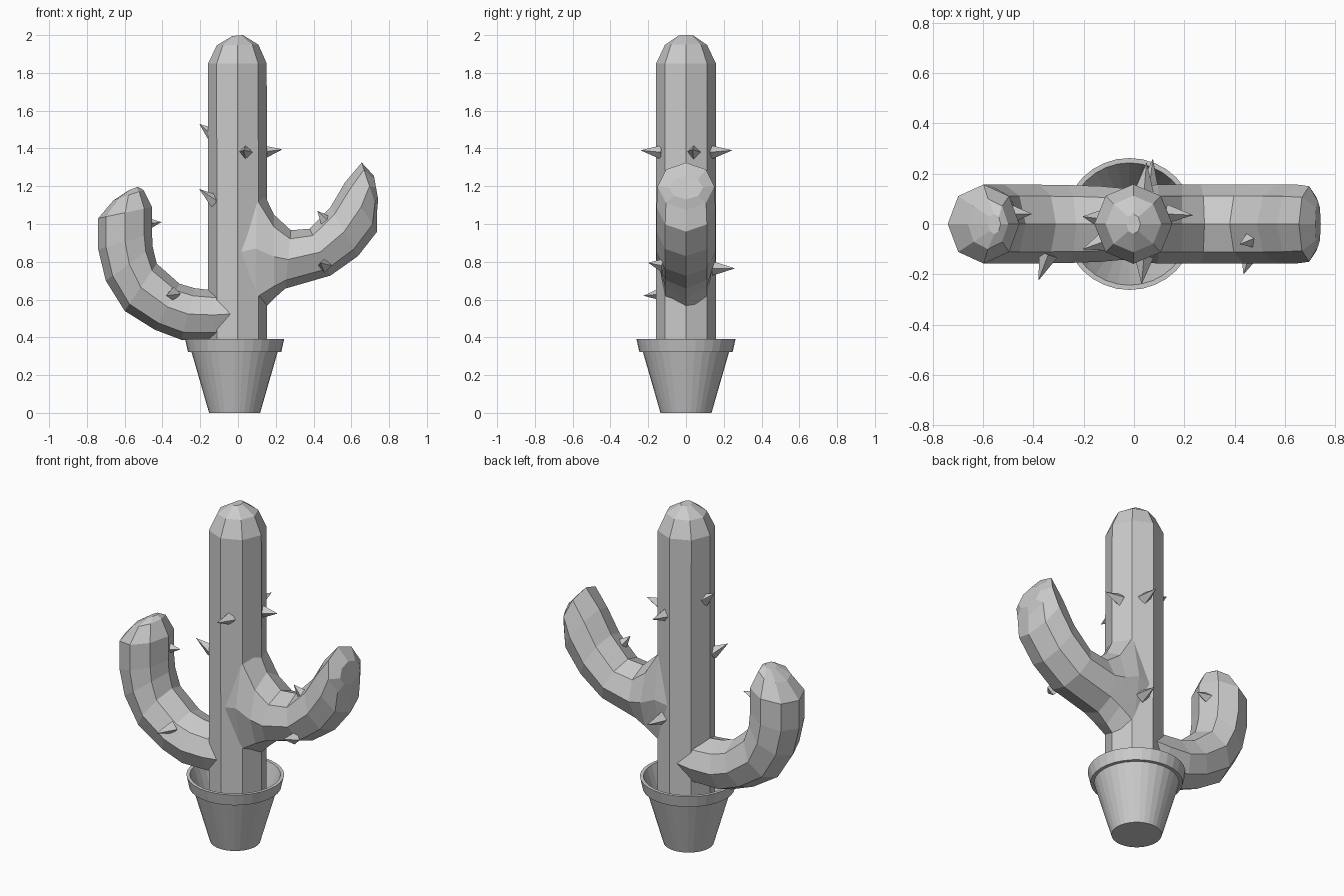
import bpy, bmesh, math
from mathutils import Vector

if "Cube" in bpy.data.objects:
    bpy.data.objects.remove(bpy.data.objects["Cube"])


def finish(name, bm):
    bmesh.ops.recalc_face_normals(bm, faces=bm.faces)
    me = bpy.data.meshes.new(name)
    bm.to_mesh(me)
    bm.free()
    ob = bpy.data.objects.new(name, me)
    bpy.context.collection.objects.link(ob)
    return ob


def loft(name, rings, sides=8):
    """Each ring: inner x, z, outer x, z (silhouette pair) and depth radius."""
    bm = bmesh.new()
    loops = []
    for ix, iz, ox, oz, ry in rings:
        a, b = Vector((ix, 0, iz)), Vector((ox, 0, oz))
        c, u = (a + b) / 2, (b - a) / 2
        loops.append([bm.verts.new(c + u * math.cos(t) + Vector((0, ry * math.sin(t), 0)))
                      for t in (2 * math.pi * i / sides for i in range(sides))])
    for p, q in zip(loops, loops[1:]):
        for i in range(sides):
            j = (i + 1) % sides
            bm.faces.new((p[i], p[j], q[j], q[i]))
    bm.faces.new(loops[0])
    bm.faces.new(loops[-1])
    return finish(name, bm)


def lathe(name, profile, x, sides=32):
    bm = bmesh.new()
    vs = [bm.verts.new((r, 0, z)) for r, z in profile]
    edges = [bm.edges.new(p) for p in zip(vs, vs[1:])]
    bmesh.ops.spin(bm, geom=vs + edges, cent=(0, 0, 0), axis=(0, 0, 1),
                   angle=2 * math.pi, steps=sides, use_merge=True)
    bmesh.ops.remove_doubles(bm, verts=bm.verts, dist=1e-5)
    ob = finish(name, bm)
    ob.location.x = x
    return ob


def spike(i, base, tip):
    base, tip = Vector(base), Vector(tip)
    d = tip - base
    bm = bmesh.new()
    bmesh.ops.create_cone(bm, cap_ends=True, segments=4, radius1=0.038, radius2=0, depth=d.length)
    ob = finish(f"spike_{i}", bm)
    ob.location = (base + tip) / 2
    ob.rotation_mode = 'QUATERNION'
    ob.rotation_quaternion = d.to_track_quat('Z', 'Y')


# Open pot with a lip
lathe("pot", [(0, 0), (.135, 0), (.228, .322), (.247, .322), (.262, .39), (.243, .39),
              (.222, .325), (.125, .03), (0, .03)], -.018)

# Trunk with rounded top
cactus = loft("cactus_body", [(-.158, .14, .155, .14, .158), (-.158, 1.85, .152, 1.85, .158),
                              (-.113, 1.945, .108, 1.95, .112), (-.03, 1.995, .025, 2, .04)])

# Arms: left hooks upward, right flares out of the trunk
left = loft("left_arm", [
    (-.02, .65, -.02, .40, .14), (-.14, .65, -.12, .387, .15), (-.23, .66, -.30, .387, .155),
    (-.31, .684, -.44, .44, .156), (-.43, .79, -.60, .54, .157), (-.452, .88, -.70, .70, .157),
    (-.455, .95, -.74, .865, .157), (-.455, 1.09, -.74, 1.03, .157),
    (-.50, 1.18, -.66, 1.125, .10), (-.53, 1.197, -.58, 1.178, .04)])
right = loft("right_arm", [
    (.0, 1.15, .0, .55, .148), (.10, 1.24, .09, .50, .157), (.19, 1.05, .19, .605, .157),
    (.28, .967, .25, .658, .156), (.38, .975, .49, .727, .156), (.49, 1.09, .635, .83, .156),
    (.566, 1.22, .737, .96, .156), (.655, 1.325, .737, 1.075, .15), (.72, 1.255, .742, 1.13, .09)])

# Merge arms into one skin
for arm in (left, right):
    mod = cactus.modifiers.new("join", 'BOOLEAN')
    mod.operation = 'UNION'
    mod.solver = 'EXACT'
    mod.object = arm
    bpy.context.view_layer.objects.active = cactus
    bpy.ops.object.modifier_apply(modifier=mod.name)
    bpy.data.objects.remove(arm)

# Spikes: base just under the skin, then tip
for i, (base, tip) in enumerate([
        ((-.13, .02, 1.47), (-.205, .03, 1.53)), ((-.12, -.07, 1.12), (-.205, -.10, 1.185)),
        ((.04, -.13, 1.38), (.03, -.24, 1.39)), ((.13, .04, 1.38), (.235, .035, 1.395)),
        ((.04, .13, 1.38), (.05, .245, 1.39)), ((.06, .14, .765), (.075, .26, .765)),
        ((.46, -.12, .78), (.435, -.2, .795)), ((.47, -.06, 1.01), (.42, -.08, 1.07)),
        ((-.34, -.12, .63), (-.38, -.225, .62)), ((-.49, .04, 1.0), (-.405, .04, 1.01))], 1):
    spike(i, base, tip)
